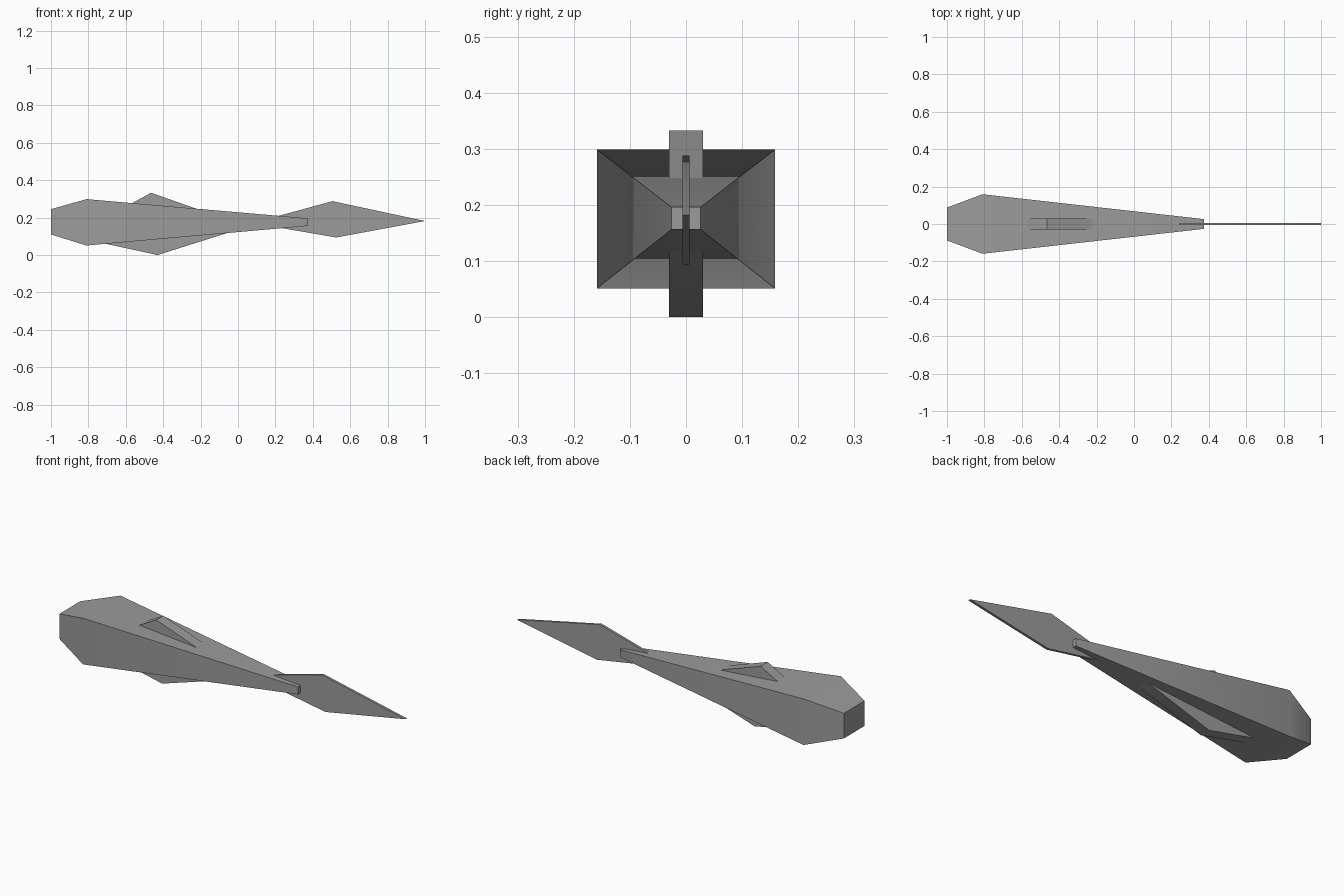
import bpy, bmesh, math

cube = bpy.data.objects.get("Cube")
if cube:
    bpy.data.objects.remove(cube, do_unlink=True)

grey = bpy.data.materials.new("mid grey")
grey.use_nodes = True
colour = (0.33, 0.33, 0.33, 1)
grey.diffuse_color = colour
grey.node_tree.nodes["Principled BSDF"].inputs["Base Color"].default_value = colour


def loft(name, rings):
    """Skin a row of equal-sized rings and close both ends."""
    bm = bmesh.new()
    loops = [[bm.verts.new(p) for p in ring] for ring in rings]
    for a, b in zip(loops, loops[1:]):
        for i in range(len(a)):
            j = (i + 1) % len(a)
            bm.faces.new((a[i], a[j], b[j], b[i]))
    bm.faces.new(loops[0])
    bm.faces.new(loops[-1])
    bmesh.ops.recalc_face_normals(bm, faces=bm.faces)
    mesh = bpy.data.meshes.new(name)
    bm.to_mesh(mesh)
    bm.free()
    mesh.materials.append(grey)
    obj = bpy.data.objects.new(name, mesh)
    bpy.context.collection.objects.link(obj)
    bpy.ops.object.select_all(action='DESELECT')
    obj.select_set(True)
    bpy.context.view_layer.objects.active = obj
    bpy.ops.object.shade_smooth_by_angle(angle=math.radians(30))
    return obj


def section(x, half_width, bottom, top):
    return [(x, -half_width, bottom), (x, half_width, bottom),
            (x, half_width, top), (x, -half_width, top)]


def plate(name, outline, half_width):
    """Extrude a side-view outline across the body."""
    return loft(name, [[(x, y, z) for x, z in outline]
                       for y in (-half_width, half_width)])


# Tapered rectangular body with a blunt nose
loft("body", [section(-1.0, 0.088, 0.11, 0.245),
              section(-0.81, 0.159, 0.051, 0.299),
              section(0.375, 0.026, 0.156, 0.196)])

# Lozenge fin passing through the body, showing above and below
plate("body_fin", [(-0.89, 0.10), (-0.43, 0.0), (0.05, 0.152), (-0.465, 0.333)], 0.03)

# Thin pointed blade at the tail
plate("tail_blade", [(0.076, 0.171), (0.525, 0.094), (1.0, 0.182), (0.505, 0.288)], 0.0065)
